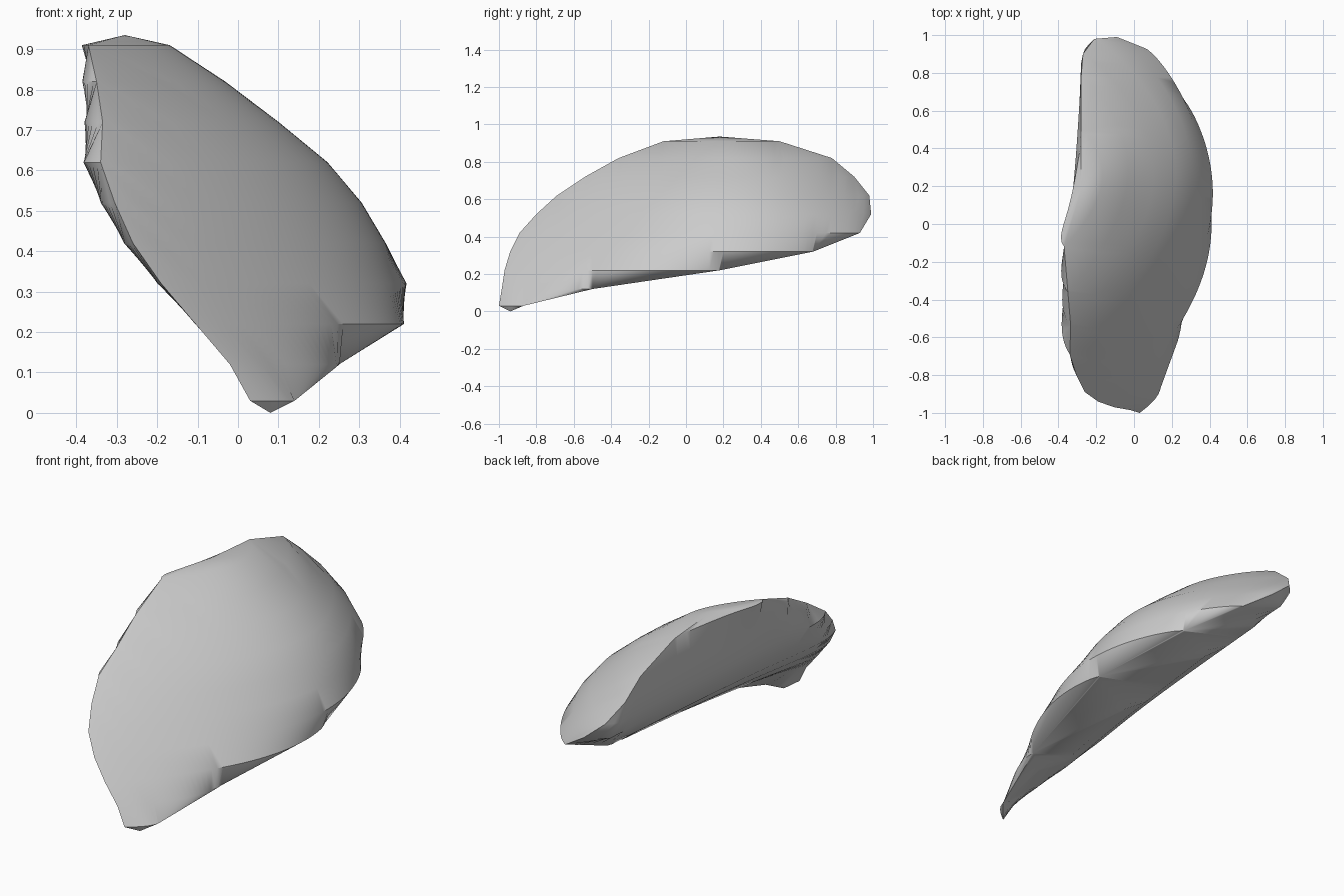
import bpy
import bmesh
import math
from mathutils import Vector

default_cube = bpy.data.objects.get("Cube")
if default_cube:
    bpy.data.objects.remove(default_cube, do_unlink=True)

STEPS = 80
SWELL_PEAK = 0.13

# Horizontal sections: height, front rim (x, y), back rim (x, y),
# inner back corner (x, y), outward bulge
SECTIONS = [
    (0.03, (0.03, -1.0), (0.14, -0.87), (0.08, -0.9), 0.02),
    (0.12, (-0.02, -0.985), (0.25, -0.5), (0.12, -0.6), 0.06),
    (0.22, (-0.105, -0.97), (0.38, 0.18), (0.07, 0.0), 0.18),
    (0.32, (-0.19, -0.94), (0.24, 0.68), (-0.01, 0.55), 0.345),
    (0.42, (-0.26, -0.89), (0.06, 0.93), (-0.12, 0.82), 0.44),
    (0.52, (-0.305, -0.8), (-0.09, 0.99), (-0.2, 0.93), 0.49),
    (0.62, (-0.34, -0.69), (-0.21, 0.98), (-0.26, 0.93), 0.49),
    (0.72, (-0.335, -0.54), (-0.27, 0.9), (-0.28, 0.85), 0.4),
    (0.82, (-0.35, -0.36), (-0.28, 0.78), (-0.285, 0.7), 0.28),
    (0.91, (-0.37, -0.12), (-0.28, 0.5), (-0.285, 0.4), 0.15),
]
BOTTOM_TIP = (0.08, -0.94, 0)
TOP_TIP = (-0.28, 0.18, 0.935)


def fraction(y, a, b):
    return min(1, max(0, (y - a.y) / (b.y - a.y)))


def section_points(height, front, back, corner, bulge):
    """Closed section: domed outer side, then the swollen inner side.

    All sections share the same stations along y, held at their own ends."""
    start, end, bend = (Vector((*p, height)) for p in (front, back, corner))
    outer, inner = [], []
    for i in range(STEPS + 1):
        y = 2 * i / STEPS - 1
        t = fraction(y, start, end)
        dome = bulge * max(0, math.sin(math.pi * t ** 1.12)) ** 0.8
        outer.append(start.lerp(end, t) + Vector((dome, 0, 0)))
        base = start.lerp(bend, fraction(y, start, bend))
        if y > bend.y:
            base = bend.lerp(end, fraction(y, bend, end))
        swell = t / SWELL_PEAK * math.exp(1 - t / SWELL_PEAK) * (1 - t)
        inner.append(base - Vector((0.4 * height ** 2 * (1 - height) * swell, 0, 0)))
    return outer + inner[-2:0:-1]


def loft(bm, rings):
    """Join neighbouring rings with quads."""
    count = len(rings[0])
    for lower, upper in zip(rings, rings[1:]):
        for i in range(count):
            j = (i + 1) % count
            bm.faces.new((lower[i], lower[j], upper[j], upper[i]))


def close_to_tip(bm, ring, tip):
    """Fan the last ring to a single point."""
    vertex = bm.verts.new(tip)
    for a, b in zip(ring, ring[1:] + ring[:1]):
        bm.faces.new((a, b, vertex))


# Curved shell body
bm = bmesh.new()
rings = [[bm.verts.new(p) for p in section_points(*s)] for s in SECTIONS]
loft(bm, rings)
close_to_tip(bm, rings[0], BOTTOM_TIP)
close_to_tip(bm, rings[-1], TOP_TIP)
bmesh.ops.remove_doubles(bm, verts=bm.verts, dist=0.0005)
bmesh.ops.recalc_face_normals(bm, faces=bm.faces)
mesh = bpy.data.meshes.new("curved_shell")
bm.to_mesh(mesh)
bm.free()
shell = bpy.data.objects.new("curved_shell", mesh)
bpy.context.collection.objects.link(shell)

# Plain grey surface
grey = bpy.data.materials.new("plain_grey")
grey.use_nodes = True
colour = (0.6, 0.6, 0.6, 1)
grey.diffuse_color = colour
grey.node_tree.nodes["Principled BSDF"].inputs["Base Color"].default_value = colour
mesh.materials.append(grey)

# Smooth faces with crisp rims
bpy.ops.object.select_all(action="DESELECT")
shell.select_set(True)
bpy.context.view_layer.objects.active = shell
bpy.ops.object.shade_smooth_by_angle(angle=math.radians(40))
